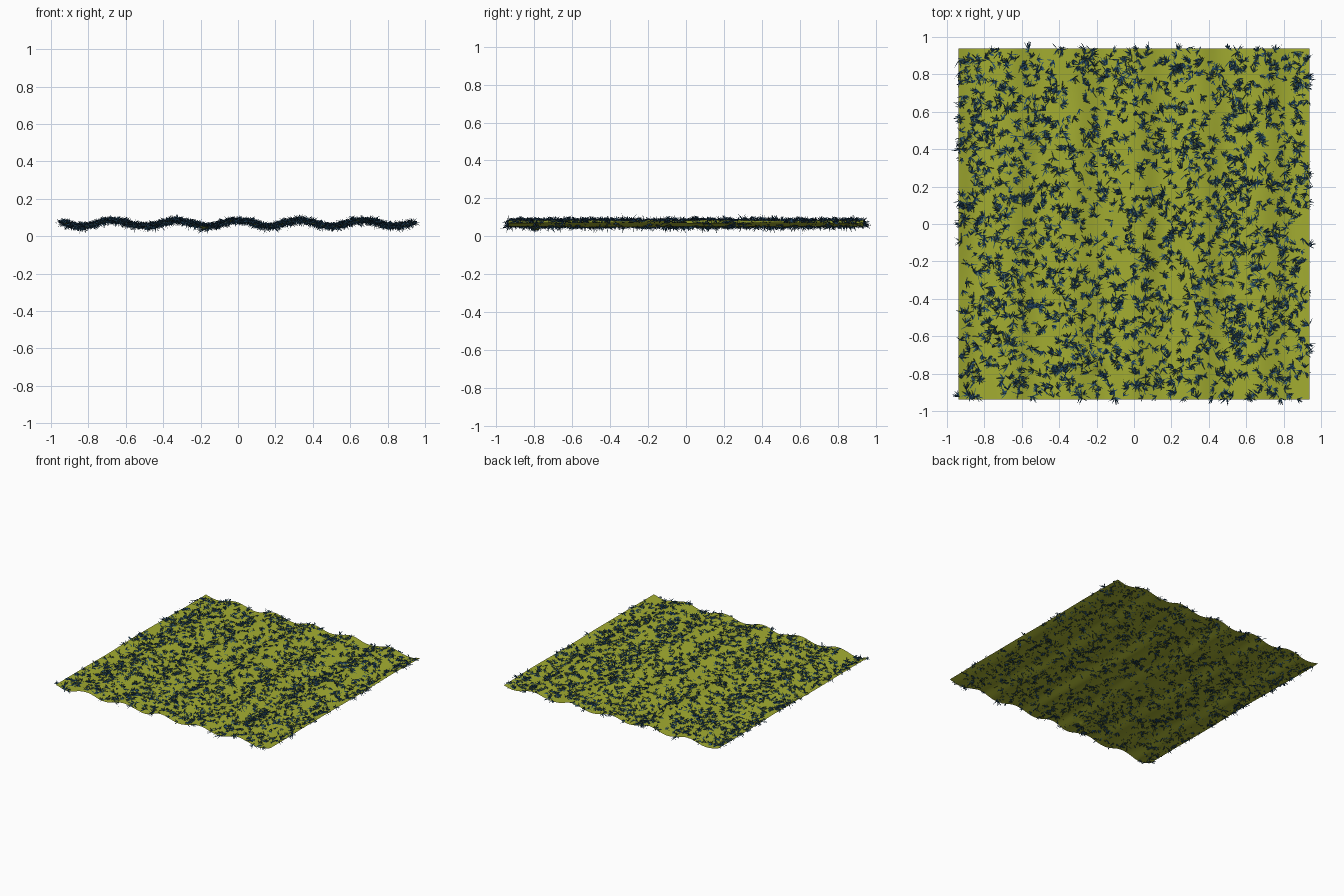
import bpy, bmesh, math, random
from mathutils import Vector, noise

if "Cube" in bpy.data.objects:
    bpy.data.objects.remove(bpy.data.objects["Cube"])

random.seed(7)
HALF = 0.937      # half width of the ground sheet
GRID = 96         # ground subdivisions
TUFTS = 2200
BLADES = 13


def height(x, y):
    """Rolling furrows running along y, slightly uneven, with one small dent."""
    sway = 0.02 * noise.noise(Vector((x * 1.5, y * 1.5, 3.0)))
    wave = 0.016 * math.cos(2 * math.pi * (x + sway) / 0.335)
    rough = 0.006 * noise.noise(Vector((x * 9, y * 2.5, 0.0)))
    dent = 0.02 * math.exp(-((x + 0.18) ** 2 + (y + 0.79) ** 2) / 0.0006)
    return 0.067 + wave + rough - dent


def material(name, color):
    mat = bpy.data.materials.new(name)
    mat.diffuse_color = (*color, 1)
    mat.use_nodes = True
    mat.node_tree.nodes["Principled BSDF"].inputs["Base Color"].default_value = mat.diffuse_color
    return mat


def make_object(name, bm, mat):
    mesh = bpy.data.meshes.new(name)
    bm.to_mesh(mesh)
    bm.free()
    mesh.materials.append(mat)
    obj = bpy.data.objects.new(name, mesh)
    bpy.context.collection.objects.link(obj)
    return obj


# Ground: one thin rippled sheet
bm = bmesh.new()
bmesh.ops.create_grid(bm, x_segments=GRID, y_segments=GRID, size=HALF)
for v in bm.verts:
    v.co.z = height(v.co.x, v.co.y)
for f in bm.faces:
    f.smooth = True
make_object("ground", bm, material("olive_ground", (0.36, 0.41, 0.03)))


def add_blade(bm, root, direction, length, width):
    """Narrow tapered blade that droops a little at the tip."""
    side = direction.cross(Vector((random.uniform(-1, 1), random.uniform(-1, 1), 1))).normalized()
    mid = root + direction * length * 0.5
    tip = root + direction * length + Vector((0, 0, -0.1 * length))
    tip.x = max(-1, min(1, tip.x))
    tip.y = max(-1, min(1, tip.y))
    tip.z = max(0, tip.z)
    pts = (root - side * width * 0.3, root + side * width * 0.3,
           mid + side * width * 0.5, mid - side * width * 0.5, tip)
    a, b, c, d, e = [bm.verts.new(p) for p in pts]
    bm.faces.new((a, b, c, d))
    bm.faces.new((d, c, e))


# Grass: fans of blades, each leaning a random way, some poking below the sheet
bm = bmesh.new()
for _ in range(TUFTS):
    x, y = random.uniform(-HALF, HALF), random.uniform(-HALF, HALF)
    root = Vector((x, y, height(x, y) + 0.002))
    turn = random.uniform(0, 2 * math.pi)
    axis = Vector((math.cos(turn), math.sin(turn), random.uniform(-0.35, 0.7)))
    size = random.uniform(0.75, 1.2)
    for _ in range(BLADES):
        spread = Vector((random.gauss(0, 0.7), random.gauss(0, 0.7), random.gauss(0, 0.45)))
        direction = (axis + spread).normalized()
        direction.z *= 0.75
        add_blade(bm, root, direction, size * random.uniform(0.022, 0.05),
                  random.uniform(0.004, 0.006))
make_object("grass_tufts", bm, material("blue_grass", (0.02, 0.075, 0.15)))
